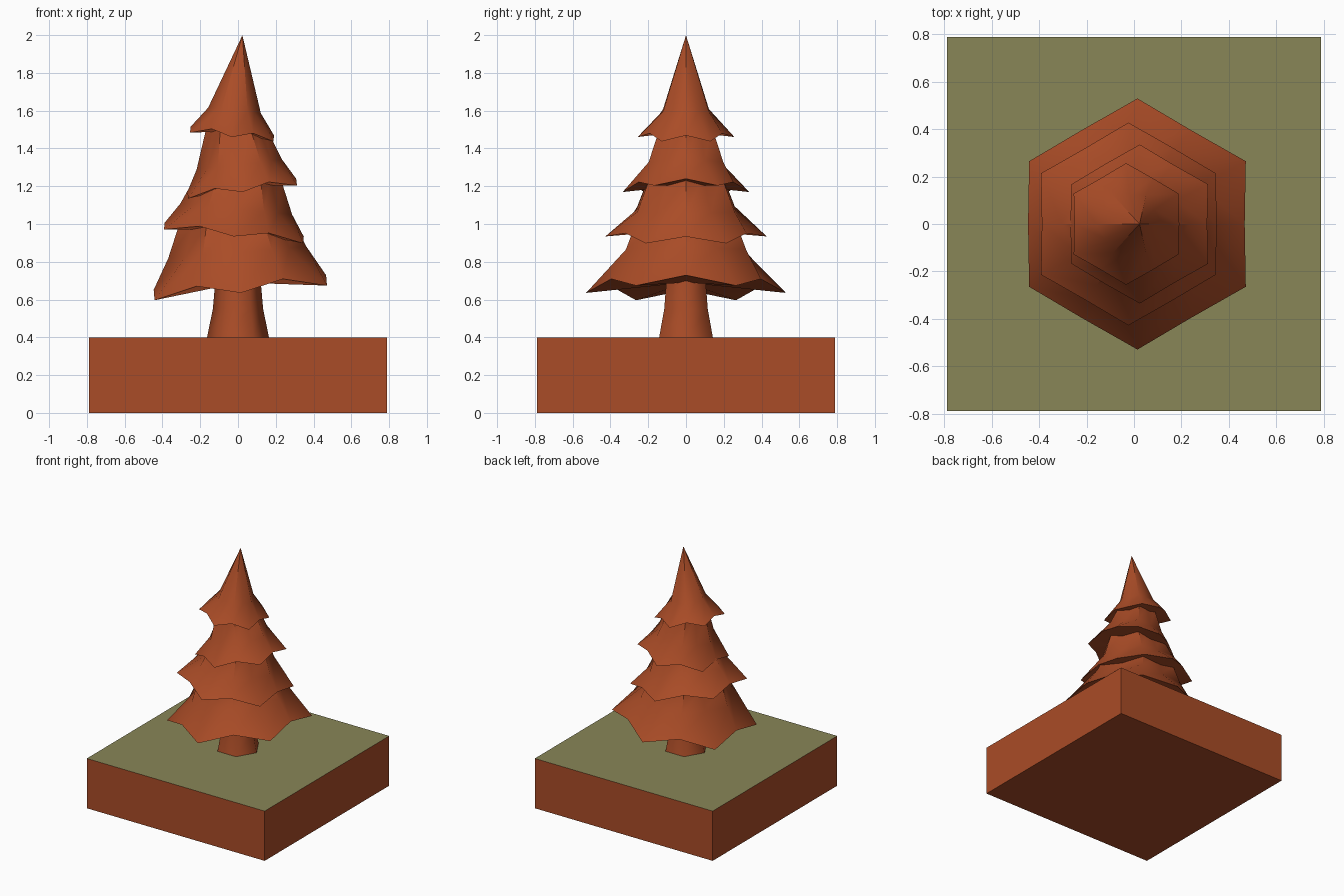
import bpy, bmesh, math
from mathutils import Matrix

if "Cube" in bpy.data.objects:
    bpy.data.objects.remove(bpy.data.objects["Cube"])


def material(name, rgb):
    m = bpy.data.materials.new(name)
    m.diffuse_color = (*rgb, 1)
    m.use_nodes = True
    m.node_tree.nodes["Principled BSDF"].inputs["Base Color"].default_value = m.diffuse_color
    return m


rust = material("rust_brown", (0.40, 0.072, 0.02))
olive = material("olive_green", (0.25, 0.24, 0.095))


def make_object(name, bm, mats, smooth_angle=None):
    bmesh.ops.recalc_face_normals(bm, faces=bm.faces[:])
    mesh = bpy.data.meshes.new(name)
    bm.to_mesh(mesh)
    bm.free()
    for m in mats:
        mesh.materials.append(m)
    ob = bpy.data.objects.new(name, mesh)
    bpy.context.collection.objects.link(ob)
    if smooth_angle:
        bpy.ops.object.select_all(action='DESELECT')
        ob.select_set(True)
        bpy.context.view_layer.objects.active = ob
        bpy.ops.object.shade_smooth_by_angle(angle=math.radians(smooth_angle))
    return ob


def bridge(bm, a, b):
    n = len(a)
    for i in range(n):
        j = (i + 1) % n
        bm.faces.new((a[i], a[j], b[j], b[i]))


def fan(bm, ring, z):
    c = bm.verts.new((0, 0, z))
    for i in range(len(ring)):
        bm.faces.new((ring[i], ring[(i + 1) % len(ring)], c))


# Ground block: earth sides, grass on the upward face
bm = bmesh.new()
bmesh.ops.create_cube(bm, size=1, matrix=Matrix.Translation((0, 0, 0.199)) @ Matrix.Diagonal((1.575, 1.575, 0.398, 1)))
bm.normal_update()
for f in bm.faces:
    f.material_index = 1 if f.normal.z > 0.5 else 0
make_object("ground_block", bm, [rust, olive])

# Trunk: hexagonal, flared at the foot
bm = bmesh.new()
rings = []
for r, z in ((0.165, 0.395), (0.133, 0.55), (0.12, 0.70)):
    rings.append([bm.verts.new((r * math.cos(k * math.pi / 3), r * math.sin(k * math.pi / 3), z)) for k in range(6)])
for a, b in zip(rings, rings[1:]):
    bridge(bm, a, b)
bm.faces.new(rings[0])
bm.faces.new(rings[-1])
make_object("trunk", bm, [rust], 62)


# Branch tiers: hexagonal skirts whose rim is pulled out and down between the ridges
def tier(name, x, z, slope, rim, drop, upper, tip):
    bm = bmesh.new()
    cos30 = math.cos(math.pi / 6)

    def ring(r_even, r_odd, z_even, z_odd):
        out = []
        for k in range(12):
            r, h = (r_odd, z_odd) if k % 2 else (r_even, z_even)
            a = k * math.pi / 6
            out.append(bm.verts.new((r * math.cos(a), r * math.sin(a), h)))
        return out

    rings = [ring(rim, rim / cos30, 0, -drop)]
    for r, h in upper:
        rings.append(ring(r, r * cos30, h, h))
    for a, b in zip(rings, rings[1:]):
        bridge(bm, a, b)
    fan(bm, rings[-1], tip)
    fan(bm, rings[0], 0)
    bm.transform(Matrix.Translation((x, 0, z)) @ Matrix.Rotation(-math.atan(slope), 4, 'Y'))
    make_object(name, bm, [rust], 30)


tier("bottom_branches", 0.01, 0.69, 0.085, 0.458, 0.055, [(0.367, 0.16), (0.30, 0.32)], 0.36)
tier("lower_branches", -0.02, 0.97, -0.10, 0.37, 0.036, [(0.297, 0.11), (0.215, 0.30)], 0.33)
tier("upper_branches", 0.02, 1.205, 0.12, 0.29, 0.036, [(0.228, 0.11), (0.155, 0.31)], 0.34)
tier("top_branches", -0.03, 1.492, -0.105, 0.222, 0.032, [(0.14, 0.11)], 0.51)
